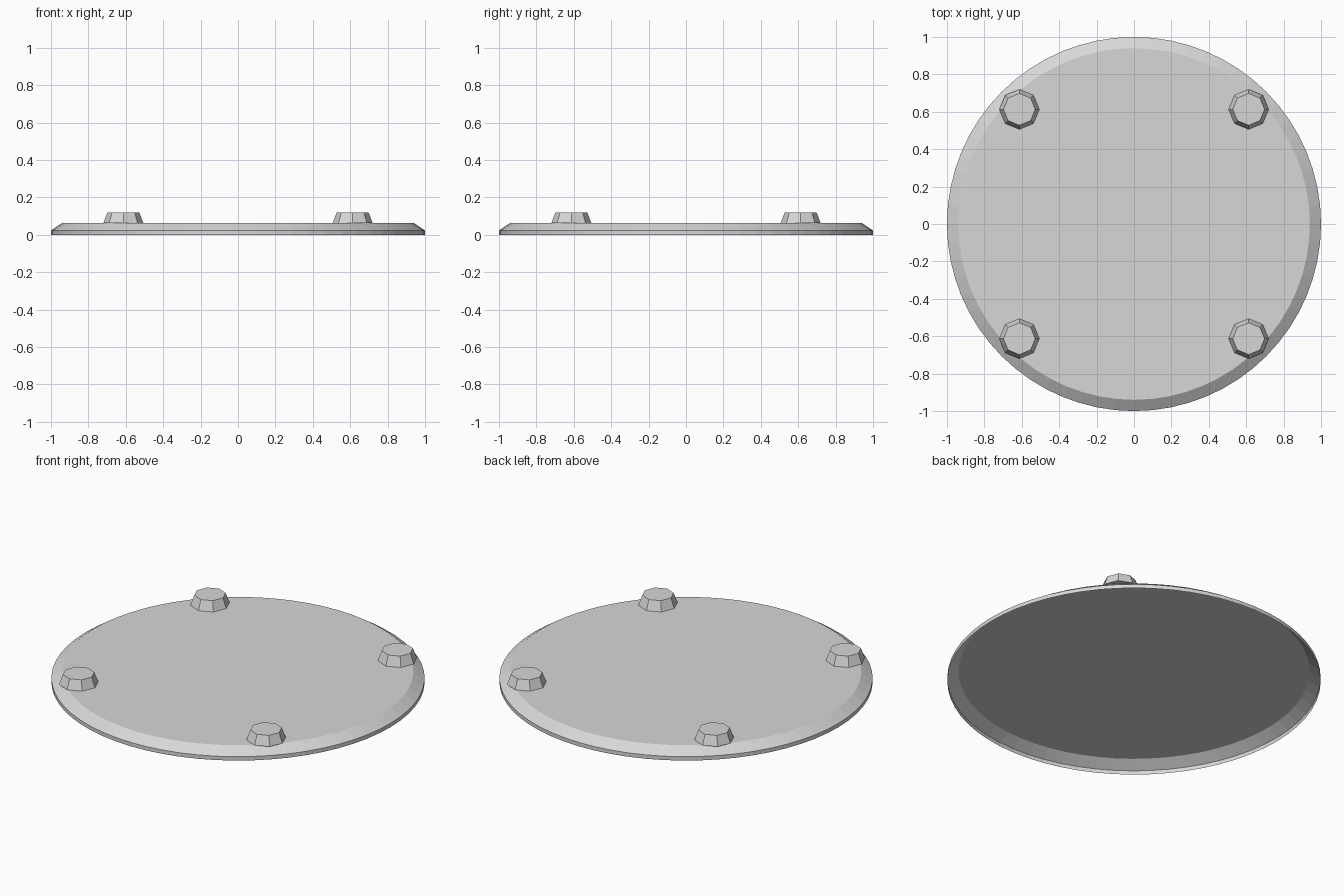
import bpy
import bmesh
import math

if "Cube" in bpy.data.objects:
    bpy.data.objects.remove(bpy.data.objects["Cube"])

grey = bpy.data.materials.new("light grey")
grey.diffuse_color = (0.68, 0.68, 0.68, 1)
grey.use_nodes = True
grey.node_tree.nodes["Principled BSDF"].inputs["Base Color"].default_value = grey.diffuse_color


def lathe(name, profile, sides, cap_bottom, location=(0, 0, 0)):
    """Stack rings of (radius, height), skin them and cap the top."""
    bm = bmesh.new()
    rings = []
    for r, z in profile:
        rings.append([bm.verts.new((r * math.cos(2 * math.pi * i / sides),
                                    r * math.sin(2 * math.pi * i / sides), z))
                      for i in range(sides)])
    for low, high in zip(rings, rings[1:]):
        for i in range(sides):
            j = (i + 1) % sides
            bm.faces.new((low[i], low[j], high[j], high[i]))
    bm.faces.new(rings[-1])
    if cap_bottom:
        bm.faces.new(list(reversed(rings[0])))
    mesh = bpy.data.meshes.new(name)
    bm.to_mesh(mesh)
    bm.free()
    mesh.materials.append(grey)
    obj = bpy.data.objects.new(name, mesh)
    obj.location = location
    bpy.context.collection.objects.link(obj)
    return obj


# Shallow hollow disc: upright rim, sloped edge, flat top, open underneath
lathe("disc_shell", [(1.0, 0.0), (1.0, 0.023), (0.94, 0.063)], 64, False)

# Four tapered eight-sided studs near the edge
for sx, side in ((-1, "left"), (1, "right")):
    for sy, end in ((-1, "front"), (1, "back")):
        lathe(f"stud_{end}_{side}", [(0.107, 0.0), (0.085, 0.057)], 8, True,
              (0.613 * sx, 0.613 * sy, 0.063))
